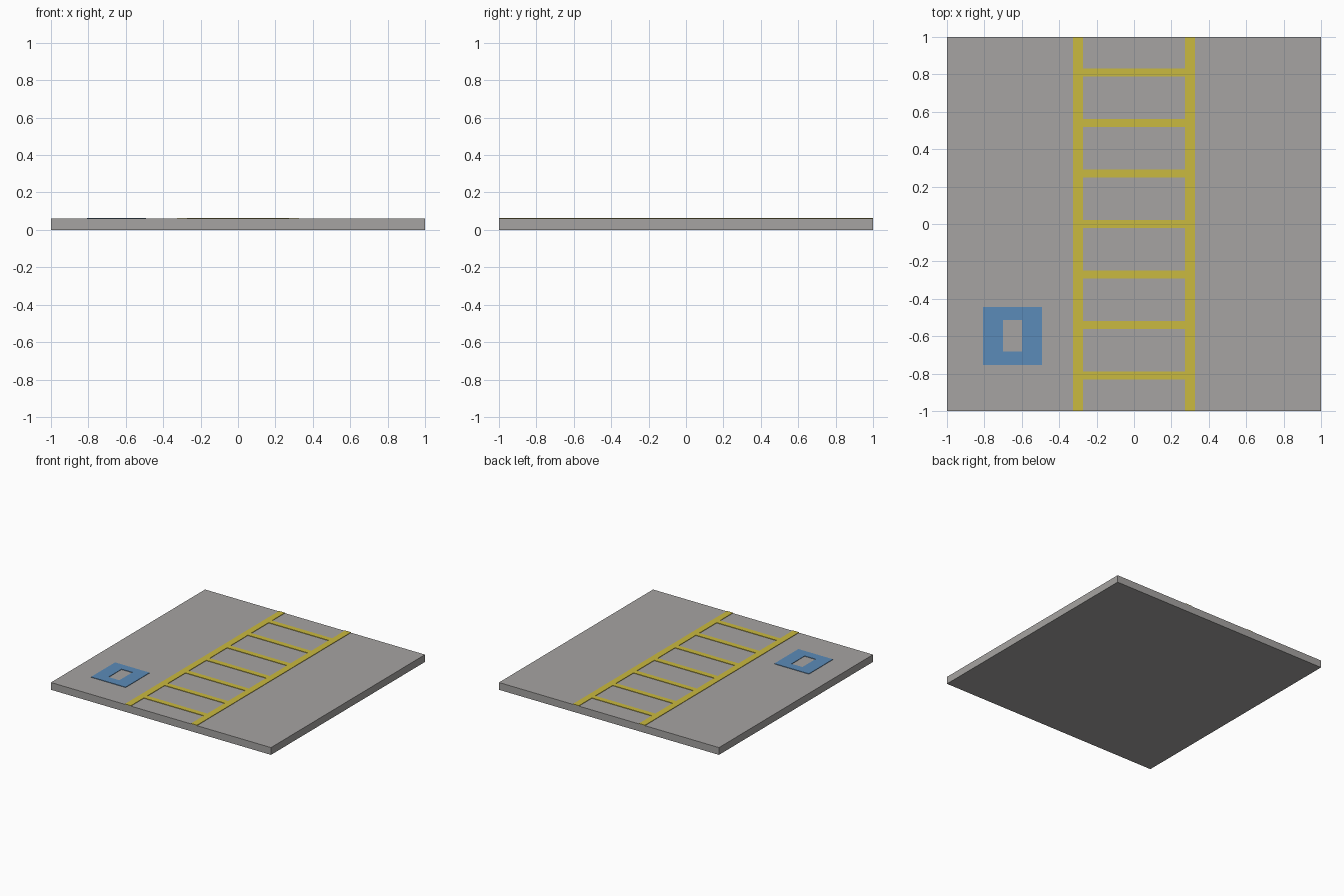
import bpy, bmesh

if "Cube" in bpy.data.objects:
    bpy.data.objects.remove(bpy.data.objects["Cube"])

SLAB_TOP = 0.06
PAINT_TOP = 0.064


def material(name, rgb):
    m = bpy.data.materials.new(name)
    m.diffuse_color = (*rgb, 1.0)
    m.use_nodes = True
    m.node_tree.nodes["Principled BSDF"].inputs["Base Color"].default_value = m.diffuse_color
    return m


grey = material("paving grey", (0.38, 0.37, 0.36))
yellow = material("marking yellow", (0.59, 0.49, 0.05))
blue = material("sign blue", (0.105, 0.26, 0.48))


def finish(name, bm, mat):
    bmesh.ops.recalc_face_normals(bm, faces=bm.faces)
    mesh = bpy.data.meshes.new(name)
    bm.to_mesh(mesh)
    bm.free()
    mesh.materials.append(mat)
    obj = bpy.data.objects.new(name, mesh)
    bpy.context.collection.objects.link(obj)
    return obj


def box(name, x0, x1, y0, y1, z0, z1, mat):
    bm = bmesh.new()
    bmesh.ops.create_cube(bm, size=1)
    for v in bm.verts:
        v.co.x = x1 if v.co.x > 0 else x0
        v.co.y = y1 if v.co.y > 0 else y0
        v.co.z = z1 if v.co.z > 0 else z0
    return finish(name, bm, mat)


def frame(name, xs, ys, z0, z1, mat):
    """Flat rectangular ring; xs and ys hold outer, inner, inner, outer lines."""
    bm = bmesh.new()
    grid = [[bm.verts.new((x, y, z0)) for y in ys] for x in xs]
    for i in range(3):
        for j in range(3):
            if (i, j) != (1, 1):
                bm.faces.new((grid[i][j], grid[i + 1][j],
                              grid[i + 1][j + 1], grid[i][j + 1]))
    bm.verts.remove(grid[0][0]) if not grid[0][0].link_faces else None
    ext = bmesh.ops.extrude_face_region(bm, geom=bm.faces[:], use_keep_orig=True)
    for v in ext["geom"]:
        if isinstance(v, bmesh.types.BMVert):
            v.co.z = z1
    return finish(name, bm, mat)


# Pavement slab
box("slab", -1, 1, -1, 1, 0, SLAB_TOP, grey)

# Long yellow lines along the slab
for side, x in (("left", -0.3), ("right", 0.3)):
    box(f"{side}_line", x - 0.027, x + 0.027, -1, 1, SLAB_TOP, PAINT_TOP, yellow)

# Yellow cross bars between the lines
for i in range(7):
    y = (i - 3) * 0.27
    box(f"cross_bar_{i + 1}", -0.273, 0.273, y - 0.022, y + 0.022,
        SLAB_TOP, PAINT_TOP, yellow)

# Blue painted square with a rectangular opening
frame("blue_marking", (-0.807, -0.70, -0.60, -0.493),
      (-0.755, -0.683, -0.512, -0.443), SLAB_TOP, PAINT_TOP, blue)
